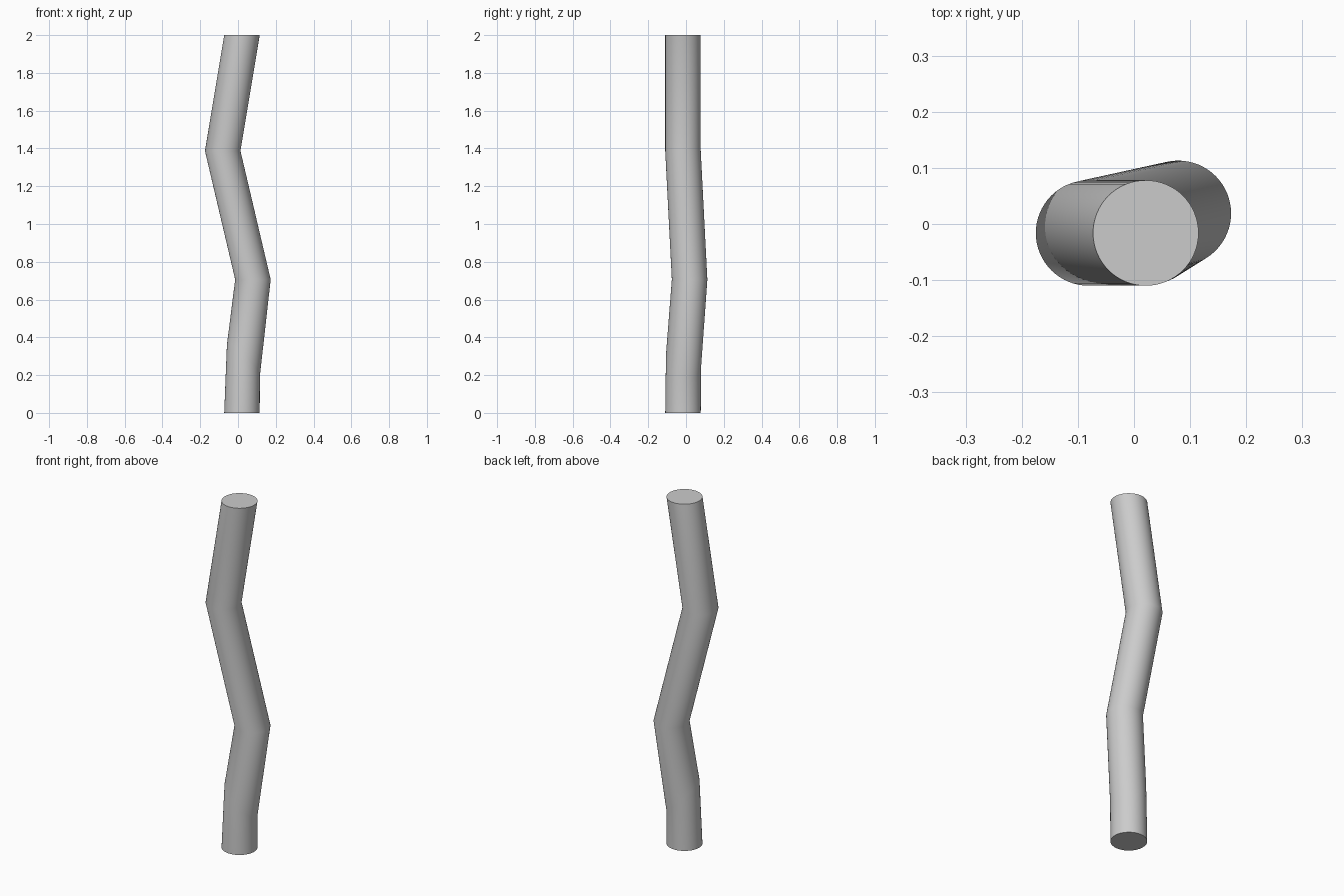
import bpy, bmesh, math

if "Cube" in bpy.data.objects:
    bpy.data.objects.remove(bpy.data.objects["Cube"])

SIDES = 64
R = 0.094
TILT_DIR = math.radians(22)   # heading of the slanted lower joint

# Joints of the pole: centre x, y, z and how far the ring slants
joints = [
    (0.021, -0.016, 0.0, 0.0),
    (0.021, -0.016, 0.277, 0.09),
    (0.079, 0.019, 0.706, 0.0),
    (-0.081, -0.016, 1.387, 0.0),
    (0.021, -0.016, 2.0, 0.0),
]


def ring(bm, cx, cy, cz, slant):
    verts = []
    for i in range(SIDES):
        a = 2 * math.pi * i / SIDES
        u = math.cos(a - TILT_DIR)
        # the raised side of a slanted ring already leans towards the next joint
        push = 0.008 * (1 - u) if slant else 0.0
        verts.append(bm.verts.new((
            cx + R * math.cos(a) + push * math.cos(TILT_DIR),
            cy + R * math.sin(a) + push * math.sin(TILT_DIR),
            cz - slant * u)))
    return verts


# Crooked pole: horizontal rings bridged, capped at both ends
bm = bmesh.new()
rings = [ring(bm, *j) for j in joints]
for low, high in zip(rings, rings[1:]):
    for i in range(SIDES):
        k = (i + 1) % SIDES
        bm.faces.new((low[i], low[k], high[k], high[i]))
bm.faces.new(rings[0][::-1])
bm.faces.new(rings[-1])
bmesh.ops.recalc_face_normals(bm, faces=bm.faces)

mesh = bpy.data.meshes.new("crooked_pole")
bm.to_mesh(mesh)
bm.free()
pole = bpy.data.objects.new("crooked_pole", mesh)
bpy.context.collection.objects.link(pole)
bpy.context.view_layer.objects.active = pole
pole.select_set(True)
bpy.ops.object.shade_smooth_by_angle(angle=math.radians(30))
